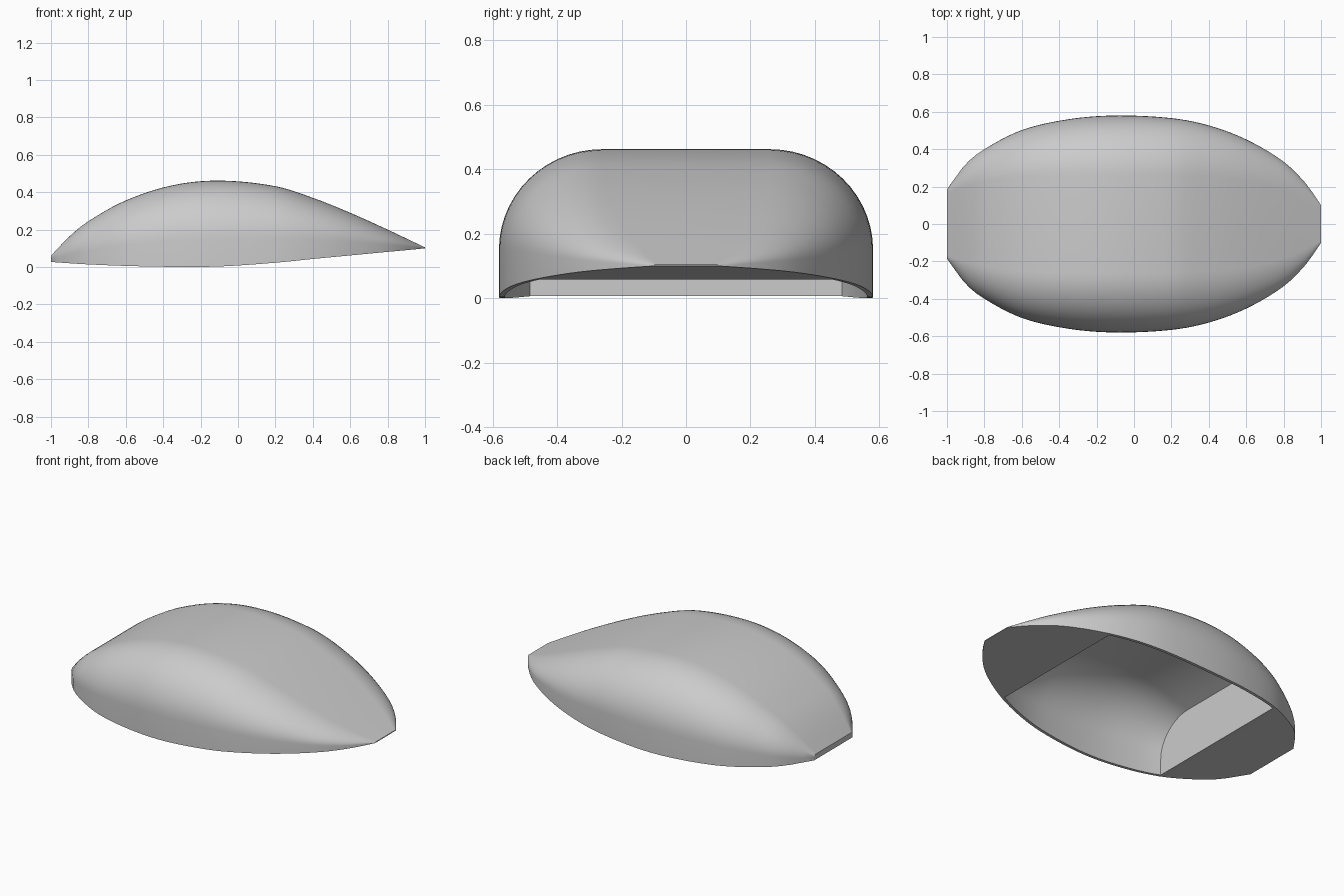
import bpy, bmesh, math

cube = bpy.data.objects.get("Cube")
if cube:
    bpy.data.objects.remove(cube)

# Lengthwise stations: x, half width, crown height, rim height, flat crown half width
KEYS = [
    (-1.0, .185, .06, .027, .17),
    (-.9, .32, .165, .02, .2),
    (-.8, .40, .245, .014, .225),
    (-.6, .502, .356, .006, .25),
    (-.35, .56, .437, .001, .26),
    (-.1, .58, .462, .003, .26),
    (.2, .566, .432, .023, .26),
    (.4, .527, .37, .043, .25),
    (.6, .452, .29, .062, .23),
    (.8, .333, .2, .081, .18),
    (.92, .215, .143, .092, .13),
    (1.0, .10, .105, .1, .09),
]
CAVITY = (-.6, .56)
WALL, ROOF = .018, .035


def slope(i, c):
    a, b = KEYS[max(i - 1, 0)], KEYS[min(i + 1, len(KEYS) - 1)]
    return (b[c] - a[c]) / (b[0] - a[0])


def sample(x):
    """Smooth interpolation of the station values at x."""
    i = max(k for k in range(len(KEYS) - 1) if KEYS[k][0] <= x or k == 0)
    a, b = KEYS[i], KEYS[i + 1]
    d = b[0] - a[0]
    t = (x - a[0]) / d
    s = t * t * (3 - 2 * t)
    return [a[c] + (b[c] - a[c]) * s
            + d * (slope(i, c) * t * (1 - t) ** 2 - slope(i + 1, c) * t * t * (1 - t))
            for c in range(1, 5)]


def section(bm, x, inset=0, drop=0, steps=14):
    """Arch from one rim to the other: upright side, rounded shoulder, flat crown."""
    w, top, rim, flat = sample(x)
    w, top = w - inset, top - drop
    side = rim + (top - rim) * .32
    half = [(w, rim)]
    for i in range(steps + 1):
        a = math.pi / 2 * i / steps
        half.append((flat + (w - flat) * math.cos(a), side + (top - side) * math.sin(a)))
    arch = half + [(-y, z) for y, z in reversed(half)]
    return [bm.verts.new((x, y, z)) for y, z in arch]


def skin(bm, rings):
    for a, b in zip(rings, rings[1:]):
        for i in range(len(a) - 1):
            bm.faces.new((a[i], a[i + 1], b[i + 1], b[i]))


# Stations spaced evenly, plus the two cavity ends
xs = sorted({round(-1 + i * .04, 3) for i in range(51)} | set(CAVITY))
bm = bmesh.new()
outer = {x: section(bm, x) for x in xs}
inner = {x: section(bm, x, WALL, ROOF) for x in xs if CAVITY[0] <= x <= CAVITY[1]}
skin(bm, list(outer.values()))
skin(bm, list(inner.values()))

# Blunt tips and upright cavity end walls
for ring in (outer[xs[0]], outer[xs[-1]], inner[CAVITY[0]], inner[CAVITY[1]]):
    bm.faces.new(ring)

# Underside: solid at both ends, a thin rim beside the cavity
for a, b in zip(xs, xs[1:]):
    if a in inner and b in inner:
        for e in (0, -1):
            bm.faces.new((outer[a][e], outer[b][e], inner[b][e], inner[a][e]))
    else:
        pa = [outer[a][0], outer[a][-1]]
        pb = [outer[b][-1], outer[b][0]]
        if a in inner:
            pa = [outer[a][0], inner[a][0], inner[a][-1], outer[a][-1]]
        if b in inner:
            pb = [outer[b][-1], inner[b][-1], inner[b][0], outer[b][0]]
        bm.faces.new(pa + pb)

bmesh.ops.recalc_face_normals(bm, faces=bm.faces)
mesh = bpy.data.meshes.new("shell")
bm.to_mesh(mesh)
bm.free()

# Plain grey finish
grey = bpy.data.materials.new("light grey")
grey.use_nodes = True
colour = (.6, .6, .6, 1)
grey.diffuse_color = colour
grey.node_tree.nodes["Principled BSDF"].inputs["Base Color"].default_value = colour
mesh.materials.append(grey)

shell = bpy.data.objects.new("shell", mesh)
bpy.context.collection.objects.link(shell)
bpy.context.view_layer.objects.active = shell
shell.select_set(True)
bpy.ops.object.shade_smooth_by_angle(angle=math.radians(35))
